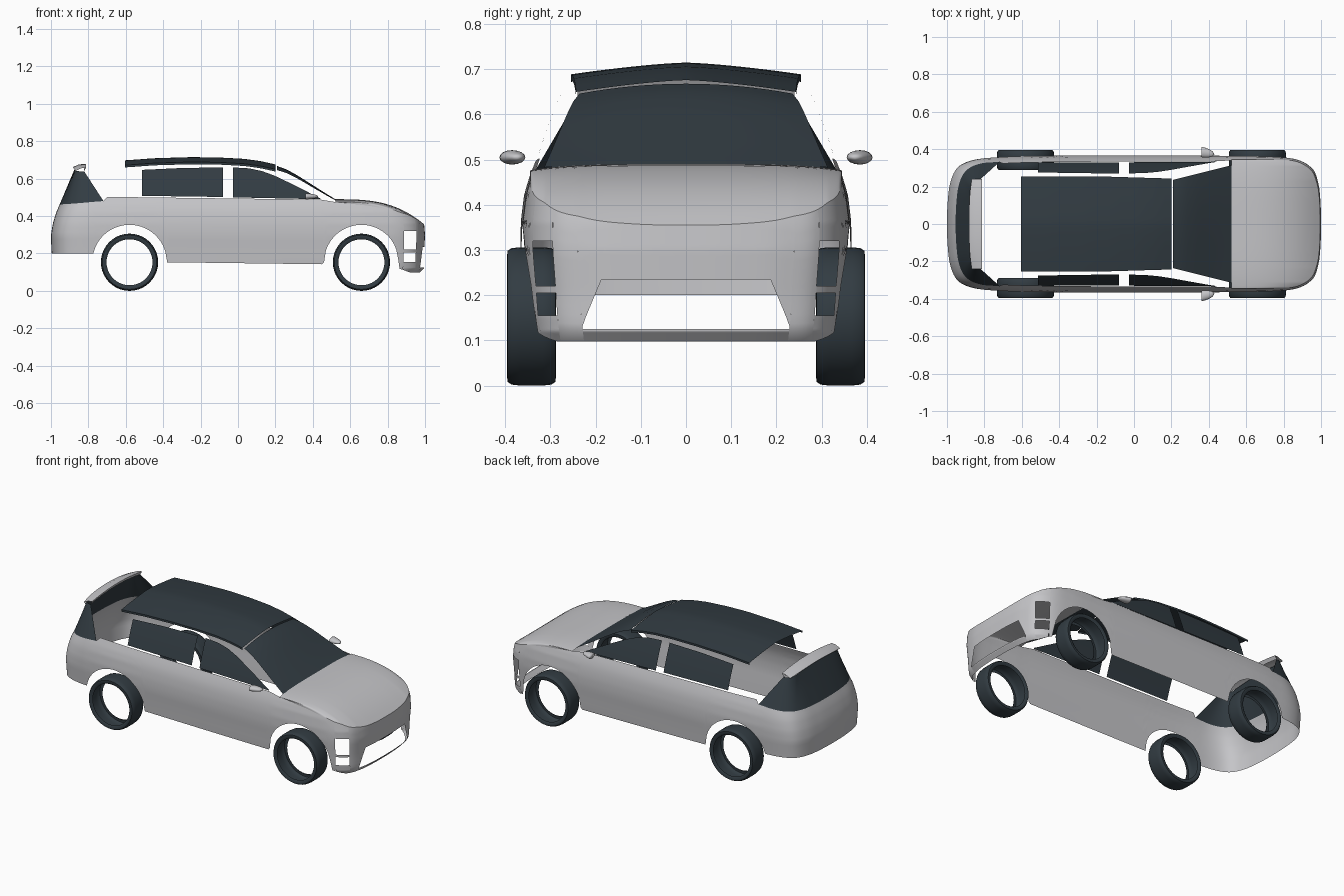
import bpy, bmesh, math
from mathutils import Vector

if "Cube" in bpy.data.objects:
    bpy.data.objects.remove(bpy.data.objects["Cube"])


def material(name, rgb):
    m = bpy.data.materials.new(name)
    m.diffuse_color = (*rgb, 1)
    m.use_nodes = True
    m.node_tree.nodes["Principled BSDF"].inputs["Base Color"].default_value = m.diffuse_color
    return m


PAINT = material("silver_paint", (0.56, 0.56, 0.58))
DARK = material("dark_glass_and_rubber", (0.032, 0.045, 0.055))


def lerp(pts, x):
    """Piecewise linear lookup in a sorted list of (x, value)."""
    if x <= pts[0][0]:
        return pts[0][1]
    for (a, p), (b, q) in zip(pts, pts[1:]):
        if x <= b:
            return p + (q - p) * (x - a) / (b - a)
    return pts[-1][1]


def sheet(name, grids, mat, mirror=False, ref=(0, 0, 0.3), angle=40):
    """One object from grids of points, normals pointing away from ref."""
    bm = bmesh.new()
    for g in grids:
        vs = [[bm.verts.new(p) for p in row] for row in g]
        for r, s in zip(vs, vs[1:]):
            for i in range(len(r) - 1):
                bm.faces.new((r[i], r[i + 1], s[i + 1], s[i]))
    bmesh.ops.remove_doubles(bm, verts=bm.verts, dist=0.0002)
    bmesh.ops.recalc_face_normals(bm, faces=bm.faces)
    c = Vector(ref)
    if sum(f.normal.dot(f.calc_center_median() - c) * f.calc_area() for f in bm.faces) < 0:
        bmesh.ops.reverse_faces(bm, faces=bm.faces)
    me = bpy.data.meshes.new(name)
    bm.to_mesh(me)
    bm.free()
    me.materials.append(mat)
    me.polygons.foreach_set("use_smooth", [True] * len(me.polygons))
    me.set_sharp_from_angle(angle=math.radians(angle))
    o = bpy.data.objects.new(name, me)
    bpy.context.collection.objects.link(o)
    if mirror:
        mod = o.modifiers.new("mirror", 'MIRROR')
        mod.use_axis = (False, True, False)
    return o


# Half outline of the body in plan, nose to tail
PLAN = [(1, 0), (0.997, 0.12), (0.985, 0.22), (0.955, 0.295), (0.88, 0.342), (0.75, 0.359),
        (0.52, 0.364), (0.44, 0.365), (-0.03, 0.366), (-0.52, 0.364), (-0.72, 0.357),
        (-0.86, 0.342), (-0.94, 0.305), (-0.98, 0.23), (-0.996, 0.12), (-1, 0)]


def smooth_path(pts, step):
    ext = [(pts[1][0], -pts[1][1])] + pts + [(pts[-2][0], -pts[-2][1])]
    out = []
    for k in range(1, len(ext) - 2):
        a, b, c, d = (Vector(p) for p in ext[k - 1:k + 3])
        # tangents scaled to the segment so uneven spacing does not overshoot
        ln = (c - b).length
        m0, m1 = (c - a).normalized() * ln, (d - b).normalized() * ln
        n = max(2, math.ceil(ln / step))
        for i in range(n):
            t = i / n
            out.append(b * (2*t**3 - 3*t*t + 1) + m0 * (t**3 - 2*t*t + t)
                       + c * (3*t*t - 2*t**3) + m1 * (t**3 - t*t))
    return out + [Vector(pts[-1])]


OUTLINE = smooth_path(PLAN, 0.011)
WIDTH = [(0.095, 0.94), (0.15, 0.965), (0.22, 0.98), (0.3, 1), (0.36, 1), (0.42, 0.98),
         (0.46, 0.95), (0.51, 0.895)]
NOSE = [(0.095, 0.03), (0.12, 0.006), (0.2, 0.005), (0.3, 0), (0.36, 0.005), (0.42, 0.02)]
TAIL = [(0.2, 0.003), (0.3, 0), (0.36, 0.01), (0.42, 0.028), (0.47, 0.05)]
TOP = [(-1, 0.462), (-0.95, 0.465), (-0.72, 0.48), (-0.70, 0.503), (-0.5, 0.5), (0.44, 0.488),
       (0.52, 0.475), (0.7, 0.455), (0.85, 0.43), (0.93, 0.405), (0.98, 0.375), (1, 0.355)]
BOTTOM = [(-0.76, 0.2), (-0.72, 0.153), (-0.38, 0.153), (0.47, 0.142), (0.84, 0.125),
          (0.9, 0.11), (0.95, 0.097)]
WHEELS = (-0.58, 0.66)
AXLE = 0.153


def body_point(p, z):
    w = min(1, max(0, (abs(p.x) - 0.7) / 0.25))
    w = w * w * (3 - 2 * w)
    x = p.x * (1 - w * lerp(NOSE if p.x > 0 else TAIL, z))
    return Vector((x, p.y * lerp(WIDTH, z), z))


def bottom(x):
    z = lerp(BOTTOM, x)
    for c in WHEELS:
        if abs(x - c) < 0.2:
            z = max(z, AXLE + math.sqrt(0.04 - (x - c) ** 2))
    return z


def spans(p, mid):
    """Solid height ranges, leaving out the grille and headlight openings."""
    lo, hi = bottom(p.x), lerp(TOP, p.x)
    if mid.x > 0.9 and mid.y < 0.24:
        return [(lo, 0.125), (max(0.126, min(0.235, 0.235 - (p.y - 0.19) * 2.1)), hi)]
    if 0.885 < mid.x < 0.955:
        return [(lo, 0.155), (0.205, 0.22), (0.32, hi)]
    return [(lo, hi)]


# Body sides, split into panels along the length
PANELS = [("front_bumper_and_fenders", 0.44, 1.1), ("front_doors", -0.03, 0.44),
          ("rear_doors", -0.52, -0.03), ("rear_body", -1.1, -0.52)]
for name, x0, x1 in PANELS:
    grids = []
    for p, q in zip(OUTLINE, OUTLINE[1:]):
        mid = (p + q) / 2
        if x0 < mid.x < x1:
            for (a, b), (c, d) in zip(spans(p, mid), spans(q, mid)):
                n = 14
                grids.append([[body_point(p, a + (b - a) * i / n) for i in range(n + 1)],
                              [body_point(q, c + (d - c) * i / n) for i in range(n + 1)]])
    sheet(name, grids, PAINT, mirror=True)

# Hood, from the windscreen base to the top edge of the nose
HOOD_X = 0.52
rows = []
for p in OUTLINE:
    if p.x < HOOD_X - 1e-4:
        break
    e = body_point(p, lerp(TOP, p.x))
    root = 0.49 - 0.015 * (p.y / 0.364) ** 4
    rows.append([(HOOD_X + (e.x - HOOD_X) * v, e.y, root + (e.z - root) * v ** 3)
                 for v in (i / 16 for i in range(17))])
sheet("hood", [rows], PAINT, mirror=True)

# Roof panel with a small turned-down edge
ROOF = [(-0.6, 0.698), (-0.45, 0.709), (-0.25, 0.715), (-0.1, 0.713), (0.03, 0.706),
        (0.12, 0.694), (0.2, 0.676)]
rows = []
for i in range(25):
    x = -0.605 + 0.805 * i / 24
    z = lerp(ROOF, x)
    half = 0.255 - 0.012 * max(0, x + 0.2) / 0.4
    row = [(x, half * t / 10, z - 0.026 * abs(t / 10) ** 1.4) for t in range(-10, 11)]
    rows.append([(x, -half, z - 0.038)] + row + [(x, half, z - 0.038)])
sheet("roof", [rows], DARK)

# Windscreen
SCREEN = [(0.208, 0.668), (0.26, 0.649), (0.32, 0.616), (0.4, 0.565), (0.46, 0.527), (0.522, 0.489)]
rows = []
for i in range(13):
    v = i / 12
    x = 0.208 + 0.314 * v
    half = 0.236 + 0.078 * v
    rows.append([(x, half * t / 8, lerp(SCREEN, x) - (0.022 - 0.016 * v) * (t / 8) ** 2)
                 for t in range(-8, 9)])
sheet("windscreen", [rows], DARK)


# Side windows, leaning inward with height
def side_window(name, x0, x1, low, high):
    rows = []
    for i in range(25):
        x = x0 + (x1 - x0) * i / 24
        a, b = lerp(low, x), lerp(high, x)
        rows.append([(x, 0.333 - 0.3 * (z - 0.49) - 0.4 * (z - 0.49) ** 2, z)
                     for z in (a + (b - a) * k / 5 for k in range(6))])
    sheet(name, [rows], DARK, mirror=True)


side_window("rear_side_windows", -0.512, -0.08, [(-0.51, 0.508), (-0.08, 0.502)],
            [(-0.51, 0.647), (-0.3, 0.657), (-0.08, 0.66)])
side_window("front_side_windows", -0.028, 0.44, [(-0.03, 0.5), (0.44, 0.49)],
            [(-0.03, 0.66), (0.06, 0.655), (0.13, 0.64), (0.2, 0.614), (0.32, 0.556), (0.44, 0.494)])

# Wraparound rear glass
rows = []
for p in OUTLINE:
    if p.x > -0.719:
        continue
    b = body_point(p, lerp(TOP, p.x))
    f = min(1, (-0.72 - p.x) / 0.24)
    t = Vector((-0.822 - 0.05 * f, b.y * 0.72, 0.655 - 0.016 * (p.y / 0.35) ** 2))
    rows.append([b.lerp(t, k / 6) for k in range(7)])
sheet("rear_glass", [rows], DARK, mirror=True, ref=(-0.75, 0, 0.5))

# Tail spoiler, a shallow arched lip
LIP = [(-0.872, 0.653), (-0.882, 0.662), (-0.852, 0.676), (-0.812, 0.679), (-0.824, 0.658)]
rows = [[(x + 0.015 * abs(t / 10) ** 3 * (x < -0.84), 0.24 * t / 10, z - 0.02 * (t / 10) ** 2)
         for x, z in LIP] for t in range(-10, 11)]
sheet("tail_spoiler", [rows], PAINT, ref=(-0.845, 0, 0.64))

# Tyres, open rings turned around the axle
TYRE = [(0.123, -0.047), (0.134, -0.054), (0.145, -0.053), (0.151, -0.044), (0.153, -0.025),
        (0.153, 0.025), (0.151, 0.044), (0.145, 0.053), (0.134, 0.054), (0.123, 0.047)]
for label, cx in zip(("rear", "front"), WHEELS):
    rows = [[(cx + r * math.cos(a), 0.342 + y, AXLE + r * math.sin(a)) for r, y in TYRE]
            for a in (math.tau * i / 40 for i in range(41))]
    sheet(label + "_tyres", [rows], DARK, mirror=True, ref=(cx, 0.342, AXLE))

# Door mirrors, flat at the back and tapering forward
rows = []
for i in range(9):
    u = i / 8
    s = math.sqrt(max(0, 1 - u ** 1.6))
    rows.append([(0.362 + 0.068 * u, 0.385 - 0.012 * u + 0.028 * s * math.cos(a),
                  0.505 + 0.016 * s * math.sin(a))
                 for a in (math.tau * k / 16 for k in range(17))])
back = [[(0.362, 0.385, 0.505)] * 17, rows[0]]
o = sheet("door_mirrors", [rows], PAINT, mirror=True, ref=(0.39, 0.385, 0.505))
bm = bmesh.new()
bm.from_mesh(o.data)
bmesh.ops.holes_fill(bm, edges=[e for e in bm.edges if e.is_boundary], sides=0)
bm.to_mesh(o.data)
bm.free()
